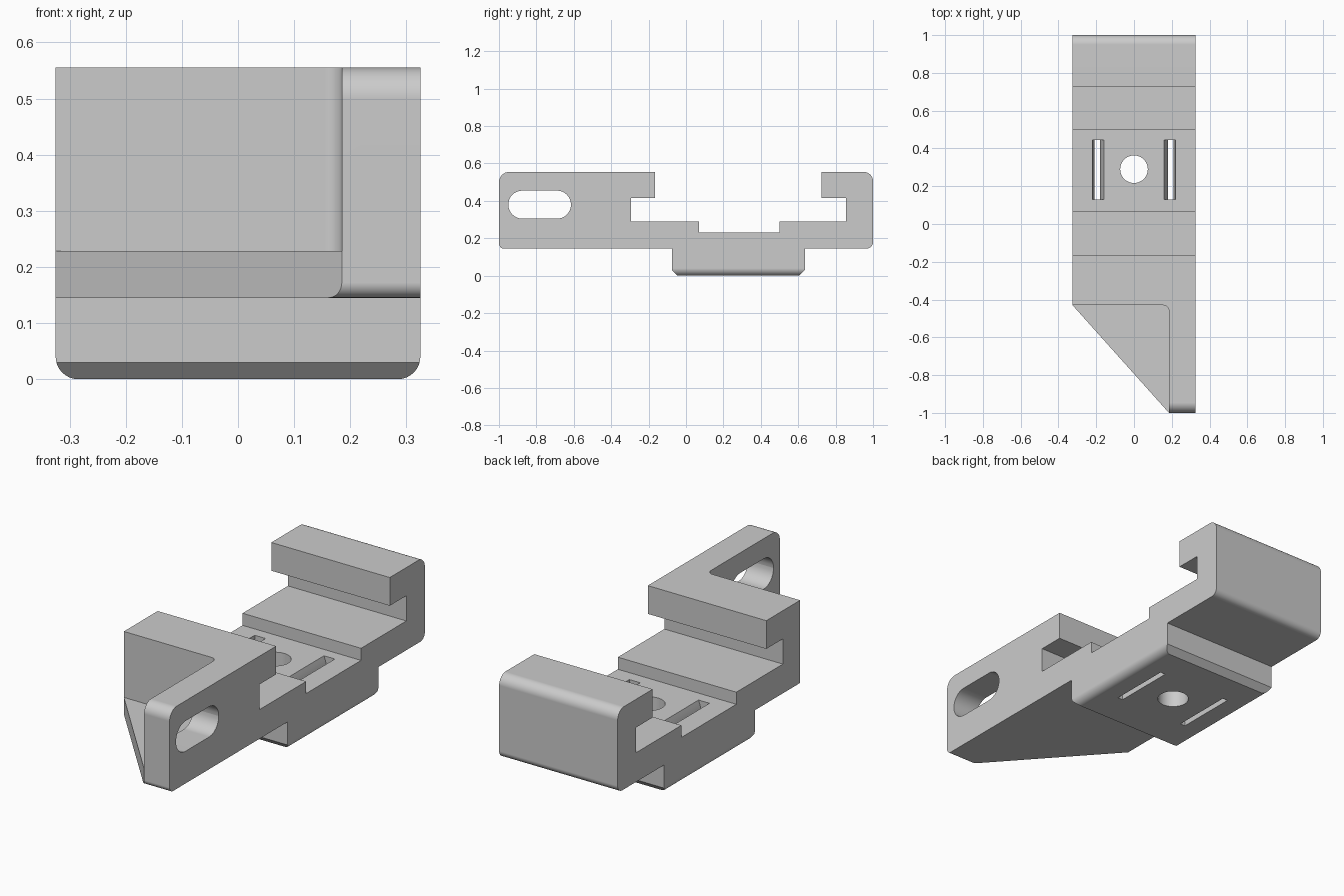
import bpy, bmesh, math
from mathutils import Vector

if "Cube" in bpy.data.objects:
    bpy.data.objects.remove(bpy.data.objects["Cube"], do_unlink=True)

grey = bpy.data.materials.new("light grey plastic")
grey.use_nodes = True
grey.diffuse_color = (0.6, 0.6, 0.6, 1)
grey.node_tree.nodes["Principled BSDF"].inputs["Base Color"].default_value = (0.6, 0.6, 0.6, 1)


def rounded(points, steps=8):
    """Replace each (a, b, radius) corner with an arc; (a, b) stays sharp."""
    out = []
    n = len(points)
    for i, p in enumerate(points):
        c = Vector(p[:2])
        if len(p) == 2:
            out.append(c)
            continue
        # All rounded corners are square, so the arc is a quarter circle
        r = p[2]
        u = (Vector(points[i - 1][:2]) - c).normalized()
        v = (Vector(points[(i + 1) % n][:2]) - c).normalized()
        centre = c + (u + v) * r
        for k in range(steps + 1):
            t = math.pi / 2 * k / steps
            out.append(centre - v * r * math.cos(t) - u * r * math.sin(t))
    return out


def prism(name, points, axis, lo, hi):
    """Extrude a profile along x (y, z), y (x, z) or z (x, y)."""
    place = {"x": lambda a, b, t: (t, a, b),
             "y": lambda a, b, t: (a, t, b),
             "z": lambda a, b, t: (a, b, t)}[axis]
    bm = bmesh.new()
    rings = [[bm.verts.new(place(p[0], p[1], t)) for p in points] for t in (lo, hi)]
    bm.faces.new(rings[0])
    bm.faces.new(rings[1])
    for i in range(len(points)):
        bm.faces.new((rings[0][i - 1], rings[0][i], rings[1][i], rings[1][i - 1]))
    bmesh.ops.recalc_face_normals(bm, faces=bm.faces)
    mesh = bpy.data.meshes.new(name)
    bm.to_mesh(mesh)
    bm.free()
    mesh.materials.append(grey)
    obj = bpy.data.objects.new(name, mesh)
    bpy.context.collection.objects.link(obj)
    return obj


def combine(target, tool, operation="DIFFERENCE"):
    mod = target.modifiers.new(tool.name, "BOOLEAN")
    mod.operation = operation
    mod.solver = "EXACT"
    mod.object = tool
    bpy.context.view_layer.objects.active = target
    bpy.ops.object.modifier_apply(modifier=mod.name)
    bpy.data.objects.remove(tool, do_unlink=True)


# Side profile: clamp jaws, rail channel and lower pad
side = [(-1, 0.145, 0.027), (-0.075, 0.145), (-0.075, 0.03), (-0.045, 0),
        (0.605, 0), (0.635, 0.03), (0.635, 0.145), (1, 0.145, 0.035),
        (1, 0.555, 0.05), (0.725, 0.555), (0.725, 0.415), (0.855, 0.415),
        (0.855, 0.29), (0.5, 0.29), (0.5, 0.23), (0.07, 0.23), (0.07, 0.29),
        (-0.295, 0.29), (-0.295, 0.415), (-0.165, 0.415), (-0.165, 0.555),
        (-1, 0.555, 0.055)]
body = prism("rail_clip_body", rounded(side), "x", -0.5, 0.5)

# Width, with the long lower edges of the pad rounded
width = [(-0.325, 0, 0.04), (0.325, 0, 0.04), (0.325, 0.8), (-0.325, 0.8)]
combine(body, prism("width_limit", rounded(width), "y", -1.5, 1.5), "INTERSECT")

# Open corner above the gusset, leaving the thin mounting ear
pocket = [(-0.6, -0.43), (0.185, -0.43, 0.03), (0.185, -1.2), (-0.6, -1.2)]
combine(body, prism("corner_pocket", rounded(pocket), "z", 0.228, 1))

# Diagonal edge of the gusset
diagonal = [(-0.6, -0.123), (0.185, -1), (0.364, -1.2), (-0.6, -1.2)]
combine(body, prism("gusset_cut", diagonal, "z", -0.5, 0.23))

# Oblong hole through the ear
oblong = [(-0.95, 0.305, 0.0749), (-0.615, 0.305, 0.0749),
          (-0.615, 0.455, 0.0749), (-0.95, 0.455, 0.0749)]
combine(body, prism("ear_hole", rounded(oblong), "x", 0, 0.6))

# Round screw hole
circle = [(0.073 * math.cos(k * math.tau / 48), 0.29 + 0.073 * math.sin(k * math.tau / 48))
          for k in range(48)]
combine(body, prism("screw_hole", circle, "z", -0.2, 0.5))

# Pair of strap slots, with the inner wall curving in towards the top
for s in (-1, 1):
    inner = [(s * (0.18 - 0.02 * (k / 6) ** 2), 0.13 + 0.1 * k / 6) for k in range(7)]
    slot = [(s * 0.18, -0.1)] + inner + [(s * 0.16, 0.27), (s * 0.22, 0.27),
                                         (s * 0.22, 0.23), (s * 0.208, 0.11), (s * 0.208, -0.1)]
    combine(body, prism("strap_slot", slot, "y", 0.13, 0.445))

# Smooth fillets, flat faces kept flat
bpy.ops.object.select_all(action="DESELECT")
body.select_set(True)
bpy.context.view_layer.objects.active = body
bpy.ops.object.shade_smooth_by_angle(angle=math.radians(30))
normals = body.modifiers.new("flat_face_normals", "WEIGHTED_NORMAL")
normals.keep_sharp = True
